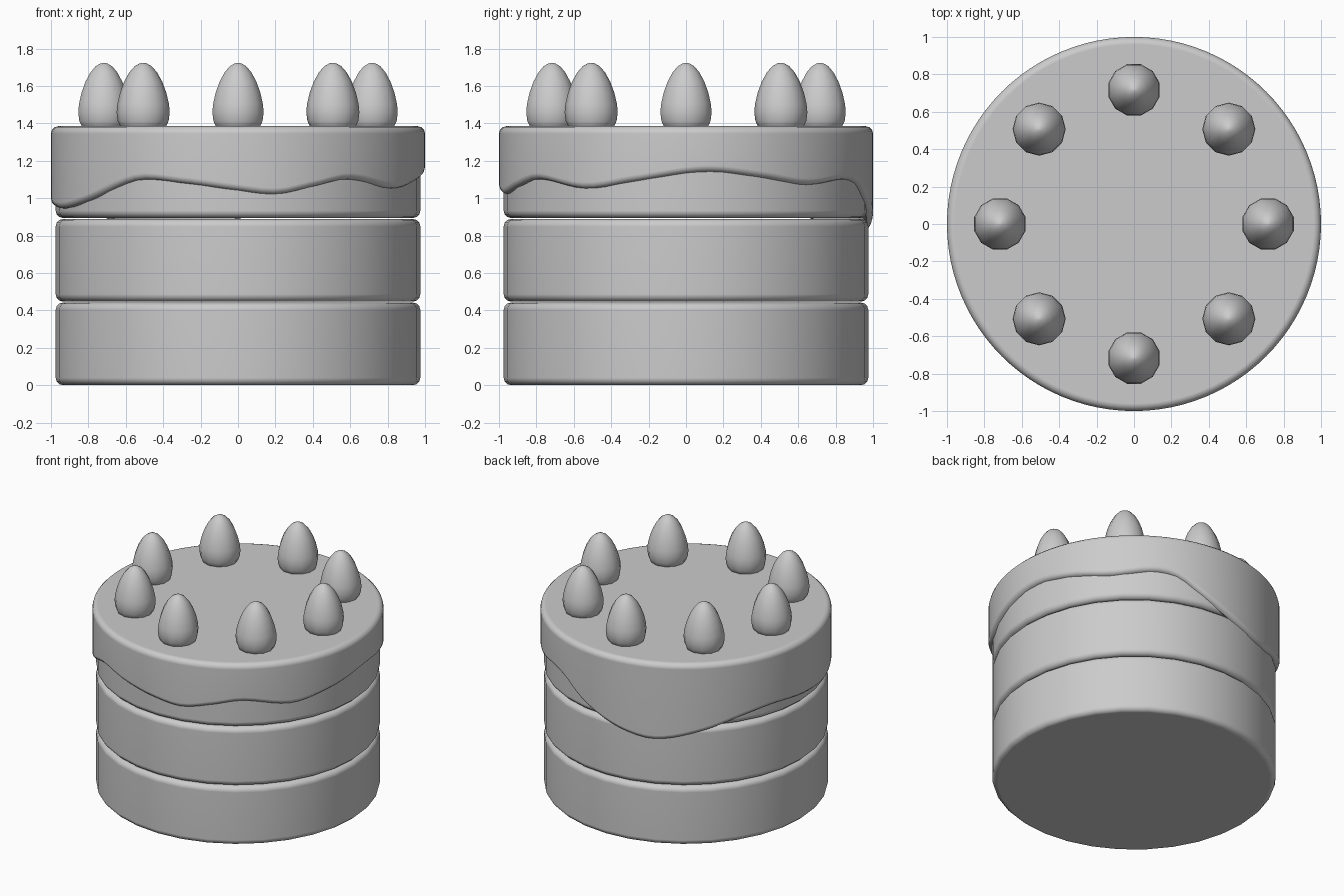
import bpy
import bmesh
from math import cos, sin, pi, radians, degrees

if "Cube" in bpy.data.objects:
    bpy.data.objects.remove(bpy.data.objects["Cube"])

# One plain material for the whole cake
GREY = (0.6, 0.6, 0.6, 1)
grey = bpy.data.materials.new("plain grey")
grey.use_nodes = True
grey.diffuse_color = GREY
grey.node_tree.nodes["Principled BSDF"].inputs["Base Color"].default_value = GREY


def lathe(name, profile, sides, turn=0.0, location=(0, 0, 0)):
    """Spin profile(angle) -> [(radius, z), ...] around z and cap both ends."""
    bm = bmesh.new()
    angles = [turn + 2 * pi * i / sides for i in range(sides)]
    columns = [[bm.verts.new((r * cos(a), r * sin(a), z)) for r, z in profile(a)]
               for a in angles]
    for i, here in enumerate(columns):
        there = columns[(i + 1) % sides]
        for j in range(len(here) - 1):
            bm.faces.new((here[j], there[j], there[j + 1], here[j + 1]))
    bm.faces.new([c[0] for c in reversed(columns)])
    bm.faces.new([c[-1] for c in columns])
    bmesh.ops.recalc_face_normals(bm, faces=bm.faces)
    mesh = bpy.data.meshes.new(name)
    bm.to_mesh(mesh)
    bm.free()
    mesh.materials.append(grey)
    ob = bpy.data.objects.new(name, mesh)
    ob.location = location
    bpy.context.collection.objects.link(ob)
    bpy.ops.object.select_all(action="DESELECT")
    ob.select_set(True)
    bpy.context.view_layer.objects.active = ob
    bpy.ops.object.shade_smooth_by_angle(angle=radians(40))
    weighted = ob.modifiers.new("even shading", "WEIGHTED_NORMAL")
    weighted.keep_sharp = True
    return ob


def rounded(radius, z, bevel, up, steps=3):
    """Quarter-round corner, from the wall to the cap if up, else cap to wall."""
    turns = [pi / 2 * i / steps for i in range(steps + 1)]
    if up:
        return [(radius - bevel + bevel * cos(t), z - bevel + bevel * sin(t)) for t in turns]
    return [(radius - bevel + bevel * sin(t), z + bevel - bevel * cos(t)) for t in turns]


# Three sponge layers
LAYER_HEIGHT = 0.442
for i, word in enumerate(("bottom", "middle", "top")):
    low = i * 0.447
    outline = (rounded(0.975, low, 0.04, False)
               + rounded(0.975, low + LAYER_HEIGHT, 0.04, True))
    lathe(word + "_sponge_layer", lambda a, o=outline: o, 32)

# Wavy lower edge of the icing: (degrees around, height)
DRIP = [(6, 1.14), (24, 1.11), (41, 1.07), (60, 1.10), (69, 1.07), (78, 0.98),
        (88, 0.9), (100, 0.83), (113, 0.8), (132, 0.87), (148, 0.95), (163, 0.985),
        (182, 0.96), (201, 0.945), (217, 0.99), (237, 1.095), (252, 1.08),
        (270, 1.04), (282, 1.02), (294, 1.06), (307, 1.1), (327, 1.05), (344, 1.09)]


def drip_height(angle):
    """Smooth closed curve through the drip points."""
    n = len(DRIP)

    def point(k):
        return DRIP[k % n][0] + 360 * (k // n), DRIP[k % n][1]

    def slope(k):
        (xa, ya), (xb, yb) = point(k - 1), point(k + 1)
        return (yb - ya) / (xb - xa)

    d = (degrees(angle) - DRIP[0][0]) % 360 + DRIP[0][0]
    k = max(i for i in range(n) if DRIP[i][0] <= d + 1e-6)
    (x0, y0), (x1, y1) = point(k), point(k + 1)
    w = x1 - x0
    t = (d - x0) / w
    s = t * t * (3 - 2 * t)
    return (y0 + (y1 - y0) * s + w * slope(k) * t * (1 - t) ** 2
            - w * slope(k + 1) * t * t * (1 - t))


def icing_profile(angle):
    edge = drip_height(angle)
    return ([(0.94, 1.25), (0.95, edge + 0.01)]
            + rounded(1.0, edge, 0.035, False)
            + rounded(1.0, 1.385, 0.04, True))


lathe("dripping_icing", icing_profile, 96)

# Ring of eight egg-shaped berries
BERRY = [(0.1, -0.02), (0.122, 0), (0.136, 0.03), (0.142, 0.075), (0.138, 0.12),
         (0.124, 0.18), (0.102, 0.24), (0.074, 0.29), (0.046, 0.322), (0.02, 0.337),
         (0.004, 0.341)]
for i in range(8):
    a = i * pi / 4
    lathe(f"berry_{i + 1}", lambda _: BERRY, 12, a + pi / 12,
          (0.717 * cos(a), 0.717 * sin(a), 1.383))
